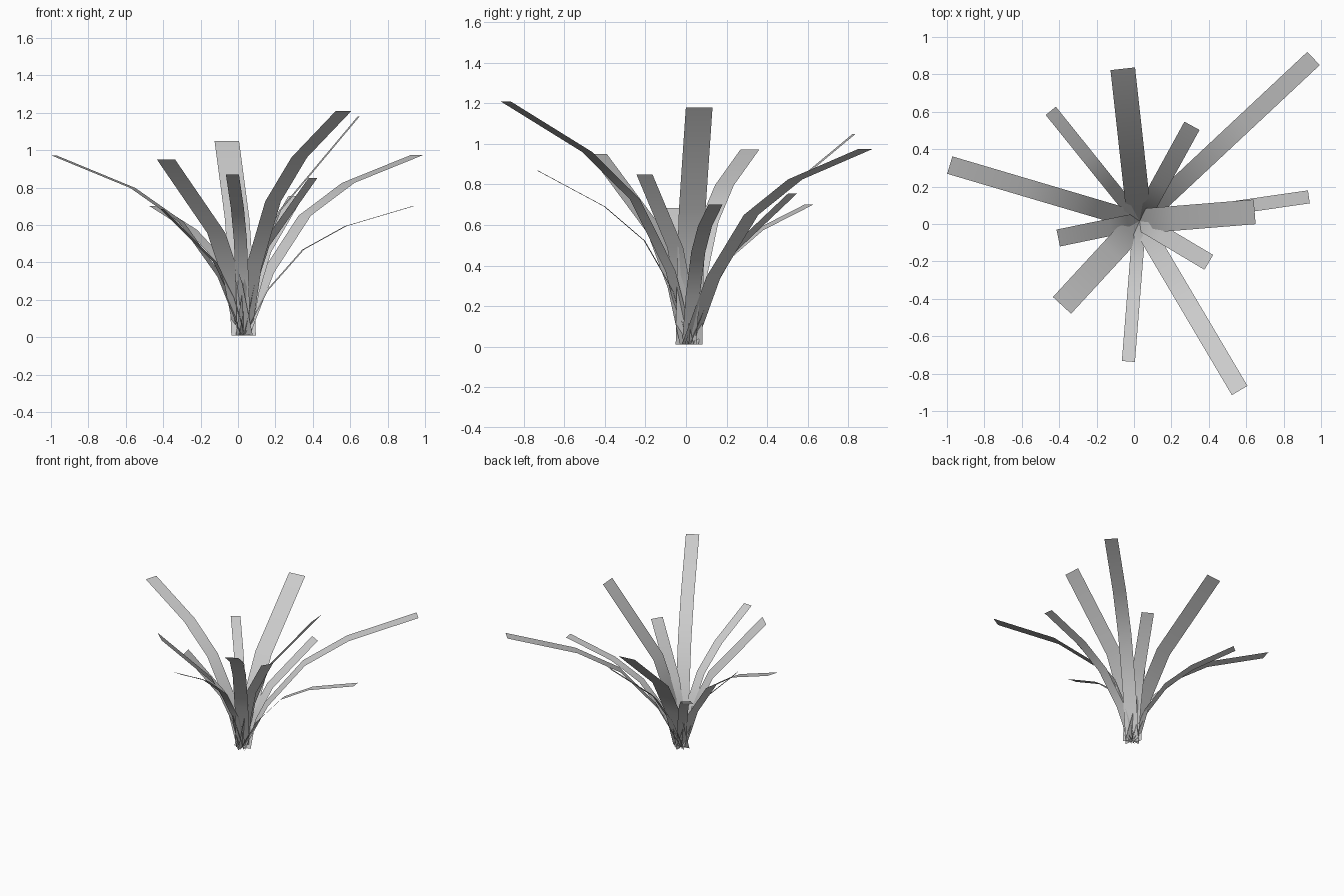
import bpy
import bmesh
from mathutils import Vector

cube = bpy.data.objects.get("Cube")
if cube:
    bpy.data.objects.remove(cube, do_unlink=True)

grey = bpy.data.materials.new("leaf grey")
grey.use_nodes = True
colour = (0.6, 0.6, 0.6, 1)
grey.diffuse_color = colour
grey.node_tree.nodes["Principled BSDF"].inputs["Base Color"].default_value = colour

ROOT = Vector((0.03, 0.015, 0.01))
UP = Vector((0, 0, 1))

# Bend of a blade: distance along the line from root to tip, and bulge above it
ARCHED = [(0, 0), (0.215, 0.1), (0.465, 0.15), (0.69, 0.117), (1, 0)]
STIFF = [(0, 0), (0.25, 0.075), (0.515, 0.105), (1, 0)]


def blade(name, tip, width, bend):
    """Flat ribbon from the root to the tip, bulging upwards along the bend."""
    chord = Vector(tip) - ROOT
    side = chord.cross(UP).normalized()
    bulge = side.cross(chord)
    bm = bmesh.new()
    rows = []
    for along, rise in bend:
        p = ROOT + chord * along + bulge * rise
        rows.append([bm.verts.new(p + side * s * width / 2) for s in (-1, 1)])
    for (a, b), (c, d) in zip(rows, rows[1:]):
        bm.faces.new((a, b, d, c))
    mesh = bpy.data.meshes.new(name)
    bm.to_mesh(mesh)
    bm.free()
    mesh.materials.append(grey)
    mesh.shade_smooth()
    obj = bpy.data.objects.new(name, mesh)
    bpy.context.collection.objects.link(obj)


# Each kind of blade: width, bend and the tips of its three copies
KINDS = {
    "wide_blade": (0.132, STIFF,
                   [(-0.06, 0.83, 1.05), (0.645, 0.065, 1.18), (-0.385, -0.435, 0.95)]),
    "short_blade": (0.092, STIFF,
                    [(0.31, 0.525, 0.755), (0.4, -0.205, 0.85), (-0.405, -0.075, 0.685)]),
    "long_blade": (0.097, ARCHED,
                   [(0.96, 0.885, 0.975), (0.565, -0.89, 1.21), (-0.985, 0.315, 0.972)]),
    "thin_blade": (0.07, ARCHED,
                   [(0.935, 0.145, 0.7), (-0.03, -0.735, 0.87), (-0.445, 0.605, 0.7)]),
}
for kind, (width, bend, tips) in KINDS.items():
    for i, tip in enumerate(tips, 1):
        blade(f"{kind}_{i}", tip, width, bend)
